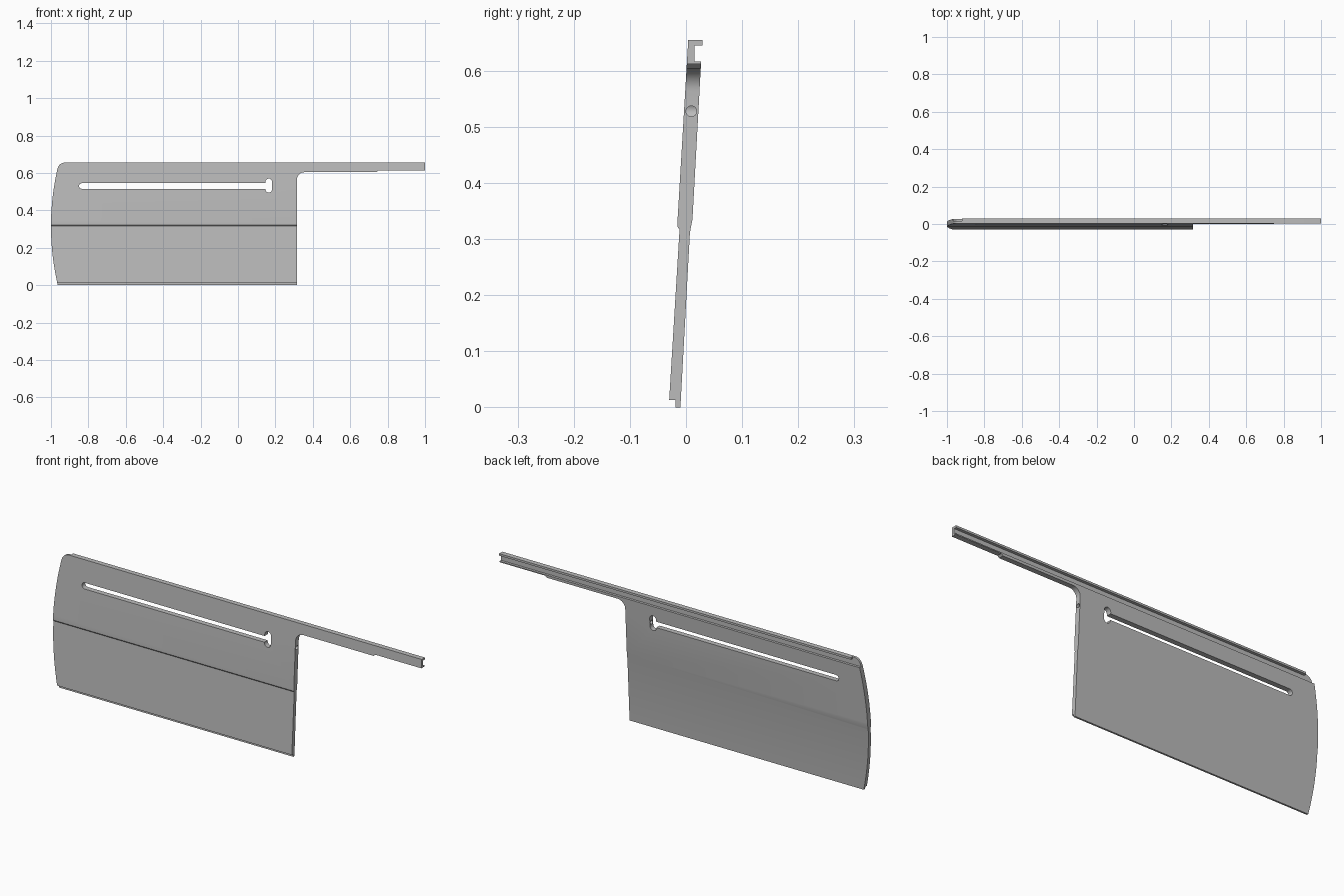
import bpy, bmesh
from math import sin, cos, radians, pi

cube = bpy.data.objects.get("Cube")
if cube:
    bpy.data.objects.remove(cube, do_unlink=True)

grey = bpy.data.materials.new("plain grey")
grey.use_nodes = True
colour = (0.5, 0.5, 0.5, 1)
grey.diffuse_color = colour
grey.node_tree.nodes["Principled BSDF"].inputs["Base Color"].default_value = colour


def prism(name, points, axis, start, end):
    """Extrude a 2D outline along x (points are y, z) or y (points are x, z)."""
    bm = bmesh.new()
    place = (lambda p, t: (t, p[0], p[1])) if axis == "x" else (lambda p, t: (p[0], t, p[1]))
    face = bm.faces.new([bm.verts.new(place(p, start)) for p in points])
    moved = bmesh.ops.extrude_face_region(bm, geom=[face])["geom"]
    shift = (end - start, 0, 0) if axis == "x" else (0, end - start, 0)
    bmesh.ops.translate(bm, vec=shift, verts=[v for v in moved if isinstance(v, bmesh.types.BMVert)])
    bmesh.ops.recalc_face_normals(bm, faces=bm.faces)
    mesh = bpy.data.meshes.new(name)
    bm.to_mesh(mesh)
    bm.free()
    mesh.materials.append(grey)
    obj = bpy.data.objects.new(name, mesh)
    bpy.context.collection.objects.link(obj)
    return obj


def arc(cx, cz, r, a0, a1, n=8):
    angles = [radians(a0 + (a1 - a0) * i / n) for i in range(n + 1)]
    return [(cx + r * cos(a), cz + r * sin(a)) for a in angles]


def pill(x0, x1, z0, z1):
    """Outline of a slot with round ends along its longer side."""
    if x1 - x0 > z1 - z0:
        r, z = (z1 - z0) / 2, (z0 + z1) / 2
        return arc(x1 - r, z, r, -90, 90) + arc(x0 + r, z, r, 90, 270)
    r, x = (x1 - x0) / 2, (x0 + x1) / 2
    return arc(x, z1 - r, r, 0, 180) + arc(x, z0 + r, r, 180, 360)


def boolean(target, cutter, operation):
    mod = target.modifiers.new("cut", "BOOLEAN")
    mod.object, mod.operation, mod.solver = cutter, operation, "EXACT"
    bpy.context.view_layer.update()
    result = target.evaluated_get(bpy.context.evaluated_depsgraph_get())
    mesh = bpy.data.meshes.new_from_object(result)
    target.modifiers.clear()
    target.data = mesh
    bpy.data.objects.remove(cutter, do_unlink=True)


# Leaning cross-section: thin lower half, thick upper half, channel at the top back
section = [
    (-0.019, 0), (-0.019, 0.013), (-0.030, 0.013), (-0.0115, 0.317),
    (-0.015, 0.322), (-0.015, 0.335), (0.004, 0.655),
    (0.029, 0.655), (0.029, 0.645), (0.015, 0.645), (0.015, 0.617), (0.027, 0.617),
    (0.0115, 0.335), (0.007, 0.312), (-0.010, 0),
]
panel = prism("panel_with_arm", section, "x", -1.02, 1)

# Front outline: bowed left edge, round corner, long arm with a fillet below
bow = [(-1 + 0.034 * ((z - 0.315) / 0.305) ** 2, z)
       for z in [0.012 + 0.608 * i / 20 for i in range(21)]]
outline = (
    [(0.315, -0.01), (-0.962, -0.01)] + bow + arc(-0.927, 0.617, 0.038, 165, 90)
    + [(-0.9, 0.67), (1.01, 0.67), (1.01, 0.612), (0.75, 0.612), (0.74, 0.604)]
    + arc(0.355, 0.564, 0.04, 90, 180)
)
boolean(panel, prism("outline_cutter", outline, "y", -0.1, 0.1), "INTERSECT")

# Long slot with a taller keyhole end
for shape in (pill(-0.85, 0.17, 0.515, 0.545), pill(0.147, 0.182, 0.495, 0.57)):
    boolean(panel, prism("slot_cutter", shape, "y", -0.1, 0.1), "DIFFERENCE")

# Round hole from the right edge into the slot
hole = arc(0.0095, 0.528, 0.0095, 0, 345, 23)
boolean(panel, prism("hole_cutter", hole, "x", 0.165, 0.4), "DIFFERENCE")

# Channel flange stops short of the rounded corner
notch = [(0.015, 0.63), (0.05, 0.63), (0.05, 0.67), (0.015, 0.67)]
boolean(panel, prism("flange_cutter", notch, "x", -1.1, -0.92), "DIFFERENCE")

bpy.ops.object.select_all(action="DESELECT")
panel.select_set(True)
bpy.context.view_layer.objects.active = panel
bpy.ops.object.shade_smooth_by_angle(angle=pi / 6)
